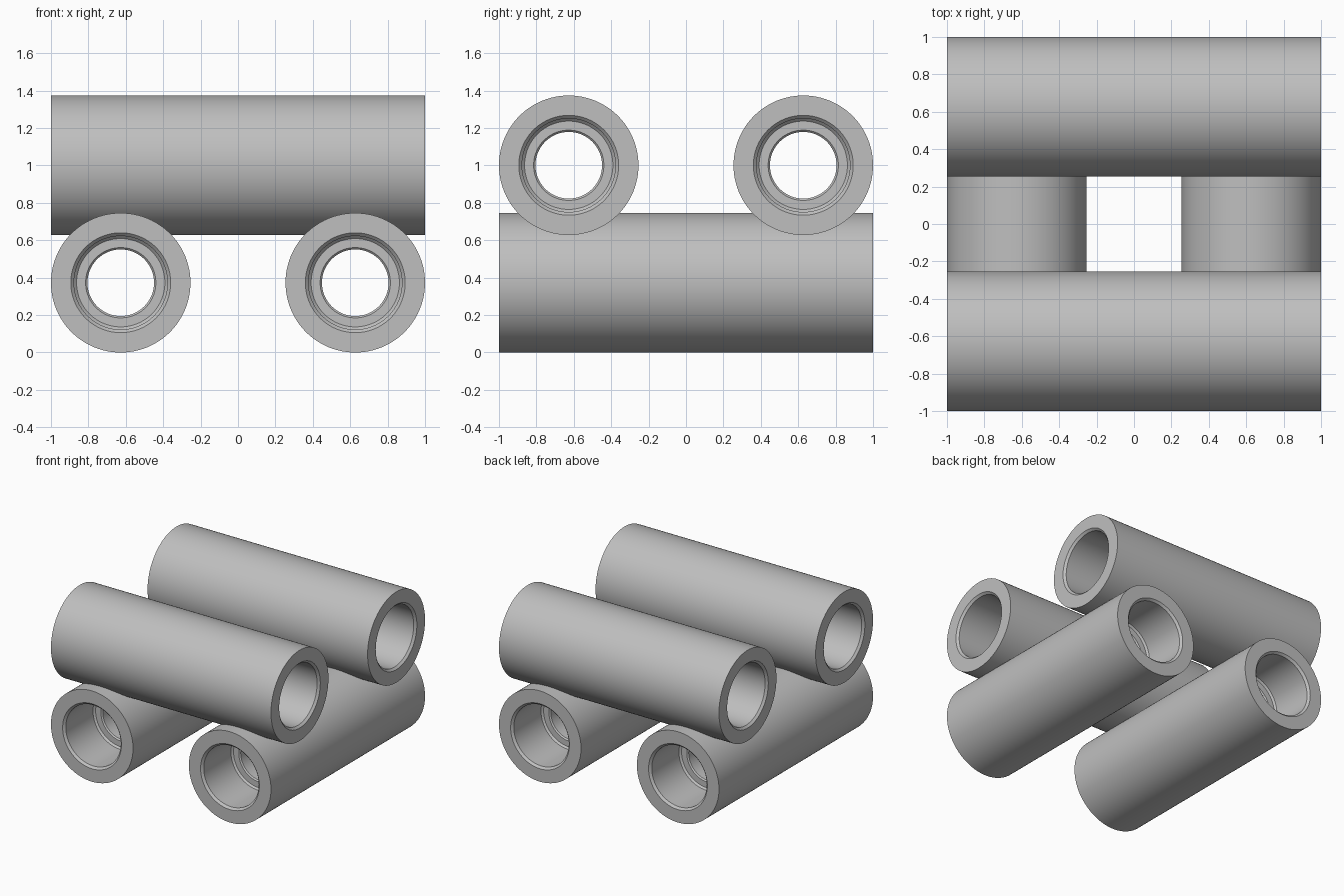
import bpy
import bmesh
from math import radians
from mathutils import Matrix, Vector

cube = bpy.data.objects.get("Cube")
if cube:
    bpy.data.objects.remove(cube, do_unlink=True)

# Plain grey finish
grey = bpy.data.materials.new("light_grey")
grey.use_nodes = True
grey.diffuse_color = (0.52, 0.52, 0.52, 1)
grey.node_tree.nodes["Principled BSDF"].inputs["Base Color"].default_value = grey.diffuse_color

RADIUS = 0.373
OFFSET = 1 - RADIUS
SEGMENTS = 96

# Half section (radius, position along axis): rim, chamfer, counterbore, step, narrow bore
HALF = [(RADIUS, 1), (0.267, 1), (0.25, 0.983), (0.25, 0.63), (0.236, 0.616),
        (0.188, 0.616), (0.178, 0.606)]
PROFILE = HALF + [(r, -h) for r, h in reversed(HALF)]


def make_tube(name, centre, turn):
    """Revolve the closed section round z, then turn it onto its own axis."""
    bm = bmesh.new()
    rings = []
    for r, h in PROFILE:
        ring = []
        for i in range(SEGMENTS):
            spin = Matrix.Rotation(radians(360 * i / SEGMENTS), 3, 'Z')
            ring.append(bm.verts.new(spin @ Vector((r, 0, h))))
        rings.append(ring)
    for a, b in zip(rings, rings[1:] + rings[:1]):
        for i in range(SEGMENTS):
            j = (i + 1) % SEGMENTS
            bm.faces.new((a[i], a[j], b[j], b[i]))
    bmesh.ops.recalc_face_normals(bm, faces=bm.faces)
    bm.transform(turn)
    mesh = bpy.data.meshes.new(name)
    bm.to_mesh(mesh)
    bm.free()
    mesh.materials.append(grey)
    tube = bpy.data.objects.new(name, mesh)
    tube.location = centre
    bpy.context.collection.objects.link(tube)
    bpy.ops.object.select_all(action='DESELECT')
    tube.select_set(True)
    bpy.context.view_layer.objects.active = tube
    bpy.ops.object.shade_smooth_by_angle(angle=radians(30))


along_y = Matrix.Rotation(radians(90), 4, 'X')
along_x = Matrix.Rotation(radians(90), 4, 'Y')

# Lower pair runs front to back, upper pair lies across it
for side, sign in (("left", 1), ("right", -1)):
    make_tube(f"lower_tube_{side}", (sign * OFFSET, 0, RADIUS), along_y)
for side, sign in (("back", 1), ("front", -1)):
    make_tube(f"upper_tube_{side}", (0, sign * OFFSET, 1.001), along_x)
